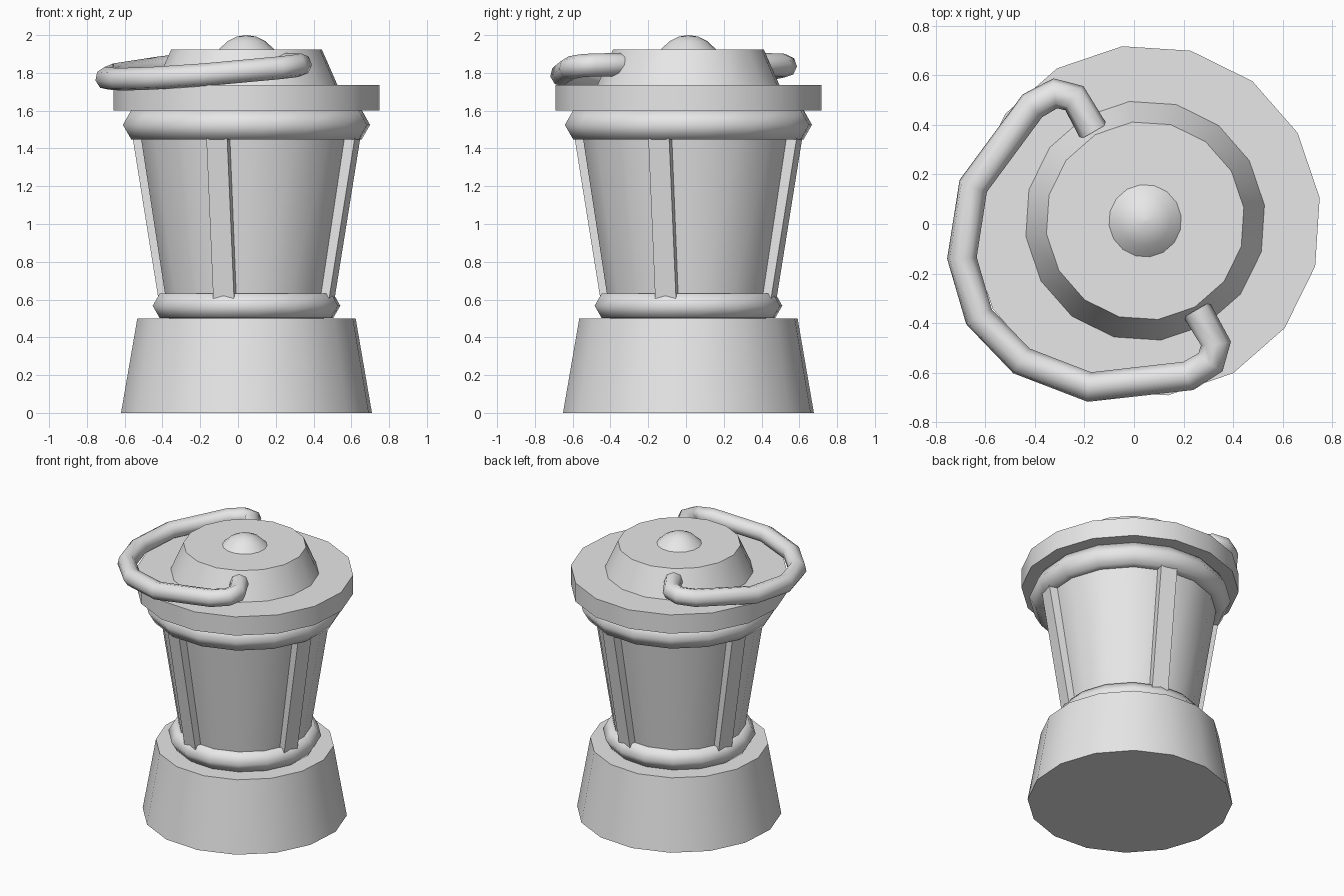
import bpy, bmesh
from math import radians, cos, sin, pi
from mathutils import Vector, Matrix

cube = bpy.data.objects.get("Cube")
if cube:
    bpy.data.objects.remove(cube, do_unlink=True)

SIDES = 16
CENTRE = Vector((0.045, 0.013, 0))   # lantern axis, offset by the folded handle
TURN = radians(7.5)

grey = bpy.data.materials.new("plain_grey")
grey.use_nodes = True
grey.diffuse_color = (0.8, 0.8, 0.8, 1)
grey.node_tree.nodes["Principled BSDF"].inputs["Base Color"].default_value = (0.8, 0.8, 0.8, 1)


def finish(obj, angle):
    """Assign the material and smooth edges below the given angle."""
    obj.data.materials.append(grey)
    bpy.ops.object.select_all(action='DESELECT')
    obj.select_set(True)
    bpy.context.view_layer.objects.active = obj
    if angle:
        bpy.ops.object.shade_smooth_by_angle(angle=radians(angle))


def add_mesh(name, bm, angle):
    bmesh.ops.recalc_face_normals(bm, faces=bm.faces)
    mesh = bpy.data.meshes.new(name)
    bm.to_mesh(mesh)
    bm.free()
    obj = bpy.data.objects.new(name, mesh)
    obj.location = CENTRE
    bpy.context.collection.objects.link(obj)
    finish(obj, angle)
    return obj


def lathe(name, profile, angle=30, ring=False):
    """Turn (radius, z) points around the axis; a ring closes on itself."""
    bm = bmesh.new()
    loops = [[bm.verts.new((r * cos(TURN + 2 * pi * i / SIDES),
                            r * sin(TURN + 2 * pi * i / SIDES), z))
              for i in range(SIDES)] for r, z in profile]
    pairs = list(zip(loops, loops[1:]))
    if ring:
        pairs.append((loops[-1], loops[0]))
    else:
        bm.faces.new(loops[0])
        bm.faces.new(loops[-1])
    for a, b in pairs:
        for i in range(SIDES):
            j = (i + 1) % SIDES
            bm.faces.new((a[i], a[j], b[j], b[i]))
    return add_mesh(name, bm, angle)


def torus(name, radius, tube, z):
    """Collar with a six-sided section."""
    section = [(radius + tube * cos(k * pi / 3), z + tube * sin(k * pi / 3))
               for k in range(6)]
    lathe(name, section, angle=80, ring=True)


# Base, glass body and lid
lathe("base", [(0.67, 0), (0.583, 0.5)])
lathe("glass_body", [(0.415, 0.5), (0.578, 1.55)])
lathe("lid_rim", [(0.711, 1.6), (0.711, 1.735)])
lathe("lid_top", [(0.486, 1.735), (0.402, 1.925)])
lathe("lid_knob", [(0.15, 1.922), (0.102, 1.967), (0.052, 1.992), (0.004, 2.0)], angle=80)

# Collars
torus("lower_collar", 0.425, 0.076, 0.567)
torus("upper_collar", 0.57, 0.09, 1.525)

# Four slanted bars around the glass
for n in range(4):
    bm = bmesh.new()
    bmesh.ops.create_cube(bm, size=1)
    for v in bm.verts:
        outer, z = (0.616, 1.5) if v.co.z > 0 else (0.462, 0.57)
        v.co = (outer if v.co.x > 0 else outer - 0.08, v.co.y * 0.114, z)
    bmesh.ops.transform(bm, matrix=Matrix.Rotation(radians(90 * n - 15), 4, 'Z'), verts=bm.verts)
    add_mesh(f"bar_{n + 1}", bm, 0)

# Folded carrying handle: half path as (outward, sideways), then mirrored
half = [(0, 0.415), (0, 0.572), (0.057, 0.627), (0.162, 0.63), (0.531, 0.469), (0.716, 0.24)]
path = half + [(0.775, 0)] + [(u, -v) for u, v in reversed(half)]
out_dir = Vector((cos(radians(210)), sin(radians(210)), -0.1))
side_dir = Vector((0.5, -0.866, 0))
curve = bpy.data.curves.new("handle", 'CURVE')
curve.dimensions = '3D'
curve.bevel_depth = 0.061
curve.bevel_resolution = 2
curve.use_fill_caps = True
spline = curve.splines.new('POLY')
spline.points.add(len(path) - 1)
for point, (u, v) in zip(spline.points, path):
    point.co = (*(out_dir * u + side_dir * v + Vector((0, 0, 1.843))), 1)
handle = bpy.data.objects.new("handle", curve)
handle.location = CENTRE
bpy.context.collection.objects.link(handle)
bpy.ops.object.select_all(action='DESELECT')
handle.select_set(True)
bpy.context.view_layer.objects.active = handle
bpy.ops.object.convert(target='MESH')
finish(bpy.context.view_layer.objects.active, 60)
